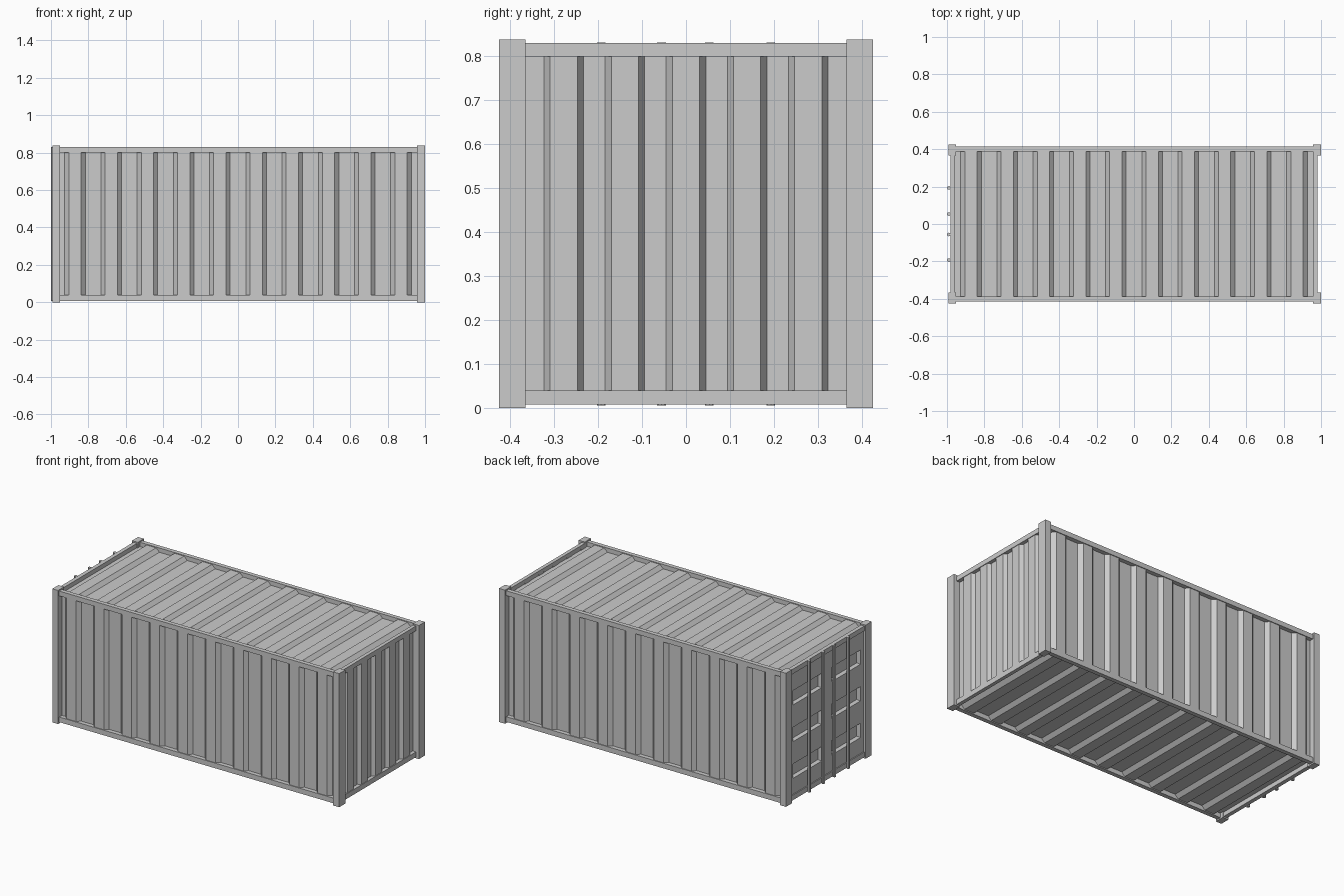
import bpy, bmesh

if "Cube" in bpy.data.objects:
    bpy.data.objects.remove(bpy.data.objects["Cube"])

def finish(bm, name):
    me = bpy.data.meshes.new(name)
    bm.to_mesh(me)
    bm.free()
    ob = bpy.data.objects.new(name, me)
    bpy.context.collection.objects.link(ob)
    return ob

def box(name, x, y, z):
    bm = bmesh.new()
    bmesh.ops.create_cube(bm, size=1)
    for v in bm.verts:
        for i, (a, b) in enumerate((x, y, z)):
            v.co[i] = a + (v.co[i] + 0.5) * (b - a)
    return finish(bm, name)

def corrugated(name, start, end, count, period, top, base, width, place, outward):
    """Trapezoid-ribbed sheet; place(u, d, w) maps along/inset/across to 3D."""
    depth = 0.022
    prof = [(start, depth)]
    for k in range(count):
        c = (k - (count - 1) / 2) * period
        prof += [(c - base, depth), (c - top, 0), (c + top, 0), (c + base, depth)]
    prof.append((end, depth))
    bm = bmesh.new()
    rows = [[bm.verts.new(place(u, d, w)) for u, d in prof] for w in width]
    for i in range(len(prof) - 1):
        f = bm.faces.new((rows[0][i], rows[0][i + 1], rows[1][i + 1], rows[1][i]))
        f.normal_update()
        if sum(n * o for n, o in zip(f.normal, outward)) < 0:
            f.normal_flip()
    return finish(bm, name)

# Corner posts
for s, side in ((-1, "front"), (1, "back")):
    y = sorted((s * 0.365, s * 0.425))
    box(f"corner_post_door_{side}", (-0.991, -0.951), y, (0, 0.838))
    box(f"corner_post_end_{side}", (0.958, 1.0), y, (0, 0.838))

# Top and bottom rails
for z, lvl in (((0.008, 0.04), "bottom"), ((0.80, 0.83), "top")):
    for s, side in ((-1, "front"), (1, "back")):
        box(f"{lvl}_rail_{side}", (-0.96, 0.965), sorted((s * 0.387, s * 0.414)), z)
    box(f"{lvl}_rail_door", (-0.982, -0.957), (-0.37, 0.37), z)
    box(f"{lvl}_rail_end", (0.957, 0.98), (-0.37, 0.37), z)

# Corrugated long walls, roof and floor
long_ribs = (-0.96, 0.965, 10, 0.1937, 0.033, 0.055)
for s, side in ((-1, "front"), (1, "back")):
    corrugated(f"side_wall_{side}", *long_ribs, (0.03, 0.81),
               lambda u, d, w: (u, s * (0.409 - d), w), (0, s, 0))
corrugated("roof", *long_ribs, (-0.395, 0.395),
           lambda u, d, w: (u, w, 0.825 - d), (0, 0, 1))
corrugated("floor", *long_ribs, (-0.395, 0.395),
           lambda u, d, w: (u, w, 0.014 + d), (0, 0, -1))

# Corrugated blind end
corrugated("end_wall", -0.375, 0.375, 5, 0.139, 0.031, 0.045, (0.03, 0.81),
           lambda u, d, w: (0.976 - d, u, w), (1, 0, 0))

# Doors with three sunken panels each
def door(name, s):
    ys = [0, 0.05, 0.335, 0.37]
    zs = [0.03, 0.14, 0.23, 0.37, 0.46, 0.60, 0.69, 0.81]
    bm = bmesh.new()
    grid = [[bm.verts.new((-0.976, s * y, z)) for z in zs] for y in ys]
    panels = []
    for i in range(len(ys) - 1):
        for j in range(len(zs) - 1):
            f = bm.faces.new((grid[i][j], grid[i][j + 1], grid[i + 1][j + 1], grid[i + 1][j]))
            f.normal_update()
            if f.normal.x > 0:
                f.normal_flip()
            if i == 1 and j % 2 == 1:
                panels.append(f)
    bm.normal_update()
    bmesh.ops.inset_individual(bm, faces=panels, thickness=0.008, depth=-0.022)
    return finish(bm, name)

door("door_front", -1)
door("door_back", 1)

# Door locking rods
for n, y in enumerate((-0.193, -0.056, 0.053, 0.193)):
    bpy.ops.mesh.primitive_cylinder_add(vertices=8, radius=0.01, depth=0.825,
                                        location=(-0.99, y, 0.4185))
    bpy.context.object.name = f"locking_rod_{n + 1}"
